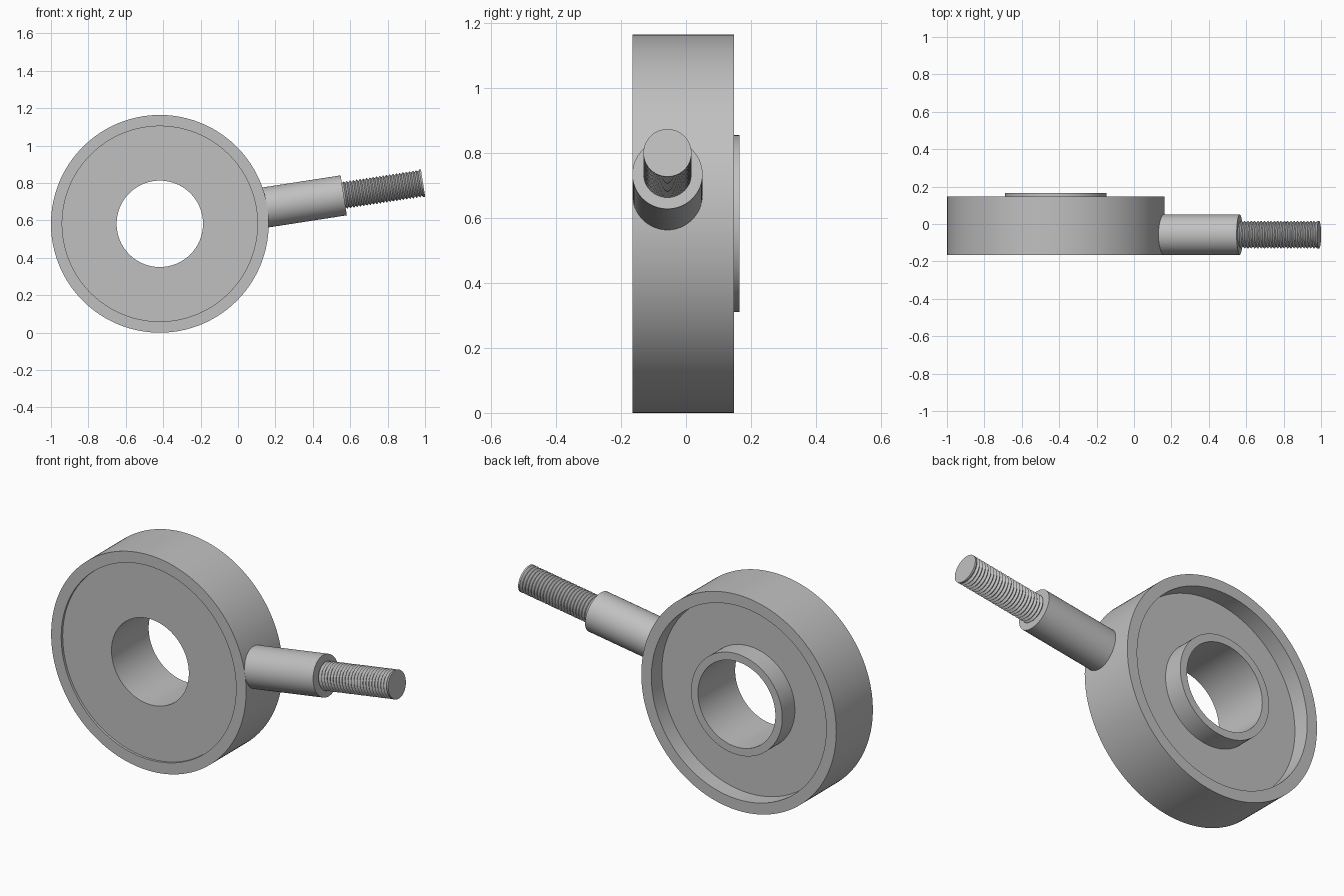
import bpy, bmesh
from math import radians, tau
from mathutils import Matrix, Vector

if "Cube" in bpy.data.objects:
    bpy.data.objects.remove(bpy.data.objects["Cube"])

steel = bpy.data.materials.new("steel_grey")
steel.use_nodes = True
GREY = (0.53, 0.53, 0.53, 1)
steel.diffuse_color = GREY
steel.node_tree.nodes["Principled BSDF"].inputs["Base Color"].default_value = GREY


def lathe(name, profile, matrix, closed=False, steps=96):
    """Revolve (radius, height) points around local z, then place the part."""
    bm = bmesh.new()
    verts = [bm.verts.new((r, 0, h)) for r, h in profile]
    edges = [bm.edges.new(pair) for pair in zip(verts, verts[1:])]
    if closed:
        edges.append(bm.edges.new((verts[-1], verts[0])))
    bmesh.ops.spin(bm, geom=verts + edges, cent=(0, 0, 0), axis=(0, 0, 1),
                   angle=tau, steps=steps, use_merge=False)
    bmesh.ops.remove_doubles(bm, verts=bm.verts, dist=0.0002)
    bmesh.ops.recalc_face_normals(bm, faces=bm.faces)
    mesh = bpy.data.meshes.new(name)
    bm.to_mesh(mesh)
    bm.free()
    mesh.materials.append(steel)
    obj = bpy.data.objects.new(name, mesh)
    obj.matrix_world = matrix
    bpy.context.collection.objects.link(obj)
    bpy.ops.object.select_all(action="DESELECT")
    obj.select_set(True)
    bpy.context.view_layer.objects.active = obj
    bpy.ops.object.shade_smooth_by_angle(angle=radians(30))
    return obj


# Main dimensions
CENTRE = Vector((-0.418, 0, 0.582))
RIM, LIP, HUB, BORE = 0.582, 0.522, 0.272, 0.231
FRONT, FACE, FLOOR, BACK, HUB_END = -0.165, -0.152, 0.057, 0.147, 0.165

# Wheel body: rim, shallow front recess, deep back recess and raised hub
lathe("wheel_body",
      [(BORE, FACE), (LIP, FACE), (LIP, FRONT), (RIM, FRONT), (RIM, BACK),
       (LIP, BACK), (LIP, FLOOR), (HUB, FLOOR), (HUB, HUB_END), (BORE, HUB_END)],
      Matrix.Translation(CENTRE) @ Matrix.Rotation(radians(-90), 4, "X"),
      closed=True, steps=160)

# Radial arm, tilted slightly upwards
arm = (Matrix.Translation(CENTRE + Vector((0, -0.057, 0)))
       @ Matrix.Rotation(radians(90 - 8.8), 4, "Y"))
SLEEVE_START, SLEEVE_END, ROD_END = 0.53, 0.995, 1.424
lathe("arm_sleeve",
      [(0, SLEEVE_START), (0.108, SLEEVE_START), (0.108, SLEEVE_END), (0, SLEEVE_END)], arm)

# Threaded rod: repeated V grooves
CREST, ROOT, TURNS = 0.074, 0.064, 24
pitch = (ROD_END - SLEEVE_END) / TURNS
thread = [(0, SLEEVE_END - 0.02), (ROOT, SLEEVE_END - 0.02)]
for i in range(TURNS):
    base = SLEEVE_END + i * pitch
    thread += [(ROOT, base), (CREST, base + pitch * 0.5)]
thread += [(CREST, ROD_END), (0, ROD_END)]
lathe("threaded_rod", thread, arm, steps=64)
